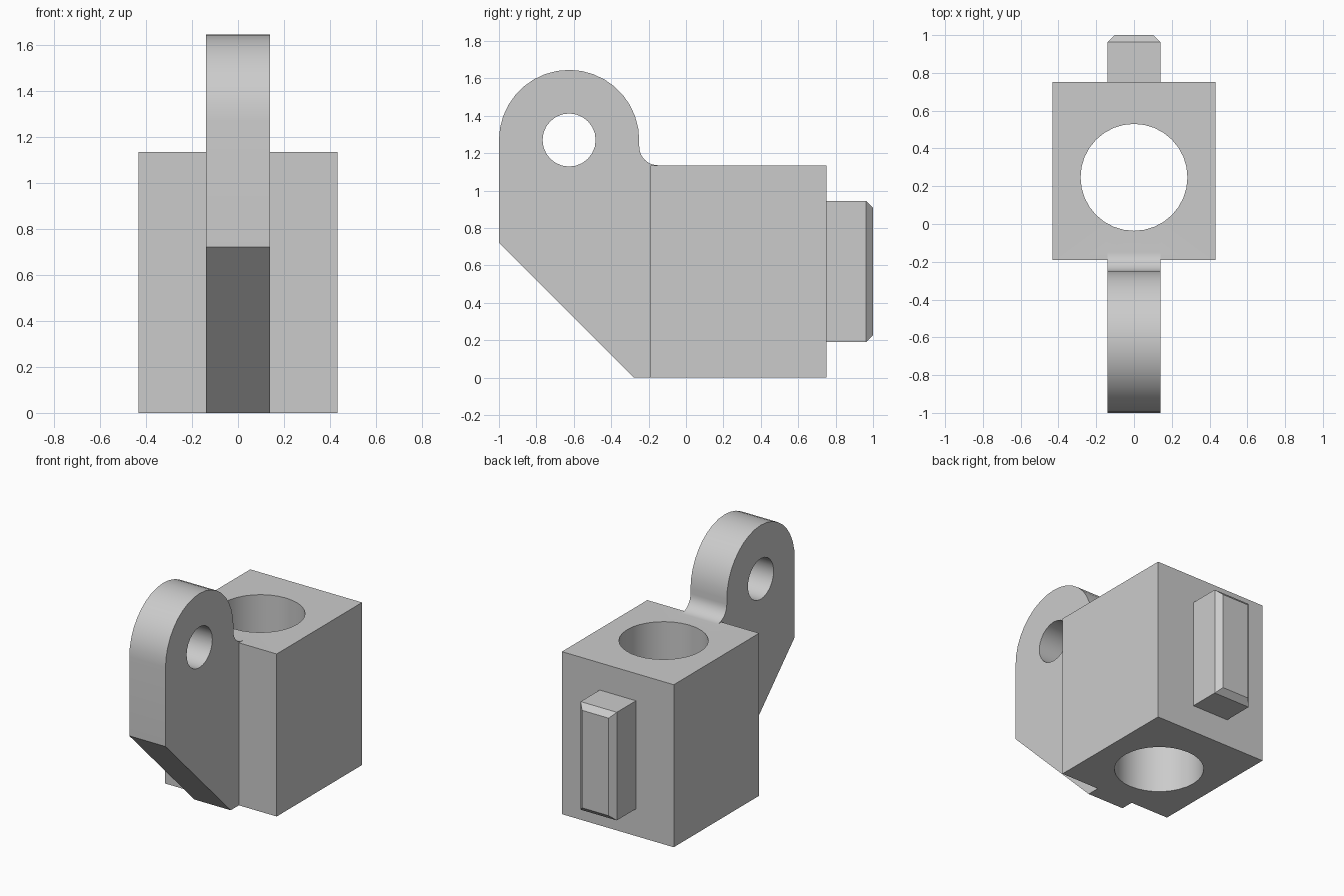
import bpy
import bmesh
from math import cos, sin, pi, radians

if "Cube" in bpy.data.objects:
    bpy.data.objects.remove(bpy.data.objects["Cube"])

GREY = (0.6, 0.6, 0.6, 1.0)
grey = bpy.data.materials.new("plain grey")
grey.use_nodes = True
grey.diffuse_color = GREY
grey.node_tree.nodes["Principled BSDF"].inputs["Base Color"].default_value = GREY


def arc(cy, cz, r, start, end, steps):
    angles = [radians(start + (end - start) * i / steps) for i in range(steps + 1)]
    return [(cy + r * cos(a), cz + r * sin(a)) for a in angles]


def add_object(name, bm):
    bmesh.ops.recalc_face_normals(bm, faces=bm.faces)
    mesh = bpy.data.meshes.new(name)
    bm.to_mesh(mesh)
    bm.free()
    mesh.materials.append(grey)
    obj = bpy.data.objects.new(name, mesh)
    bpy.context.collection.objects.link(obj)
    return obj


def slab(name, profile, half):
    """Extrude a (y, z) profile across x from -half to half."""
    bm = bmesh.new()
    face = bm.faces.new([bm.verts.new((-half, y, z)) for y, z in profile])
    new = bmesh.ops.extrude_face_region(bm, geom=[face])["geom"]
    verts = [g for g in new if isinstance(g, bmesh.types.BMVert)]
    bmesh.ops.translate(bm, verts=verts, vec=(2 * half, 0, 0))
    return add_object(name, bm)


def box(y0, y1, z0, z1):
    return [(y0, z0), (y1, z0), (y1, z1), (y0, z1)]


def combine(target, tool, operation):
    mod = target.modifiers.new(tool.name, "BOOLEAN")
    mod.operation = operation
    mod.solver = "EXACT"
    mod.object = tool
    bpy.context.view_layer.objects.active = target
    bpy.ops.object.modifier_apply(modifier=mod.name)
    bpy.data.objects.remove(tool)


HALF, TOP, FRONT, BACK = 0.432, 1.135, -0.19, 0.752
THIN = 0.14
EYE_Y, EYE_Z, EYE_R = -0.625, 1.27, 0.375
FILLET = 0.1

# Main block
block = slab("block", box(FRONT, BACK, 0, TOP), HALF)

# Hinge lug: rounded eye, fillet onto the block, sloping underside
outline = [(-0.28, 0), (-0.15, 0)]
outline += arc(EYE_Y + EYE_R + FILLET, TOP + FILLET, FILLET, 270, 180, 8)
outline += arc(EYE_Y, EYE_Z, EYE_R, 0, 180, 18)
outline += [(-1, 0.72)]
lug = slab("hinge_lug", outline, THIN)
pin_hole = slab("pin_hole", arc(EYE_Y, EYE_Z, 0.142, 0, 345, 23), 0.3)
combine(lug, pin_hole, "DIFFERENCE")
combine(block, lug, "UNION")

# Vertical bore through the block
bm = bmesh.new()
bmesh.ops.create_cone(bm, cap_ends=True, segments=32, radius1=0.283, radius2=0.283, depth=3)
bmesh.ops.translate(bm, verts=bm.verts, vec=(0, 0.247, 0.5))
combine(block, add_object("bore", bm), "DIFFERENCE")

# Rear key with a chamfered outer face
key = slab("rear_key", box(BACK - 0.05, 1, 0.19, 0.945), THIN)
bm = bmesh.new()
bm.from_mesh(key.data)
rim = [e for e in bm.edges if all(v.co.y > 0.99 for v in e.verts)]
bmesh.ops.bevel(bm, geom=rim, offset=0.037, offset_type="OFFSET", segments=1, affect="EDGES")
bm.to_mesh(key.data)
bm.free()
combine(block, key, "UNION")

block.name = "hinge_block"
bpy.ops.object.select_all(action="DESELECT")
block.select_set(True)
bpy.context.view_layer.objects.active = block
bpy.ops.object.shade_smooth_by_angle(angle=radians(30))
